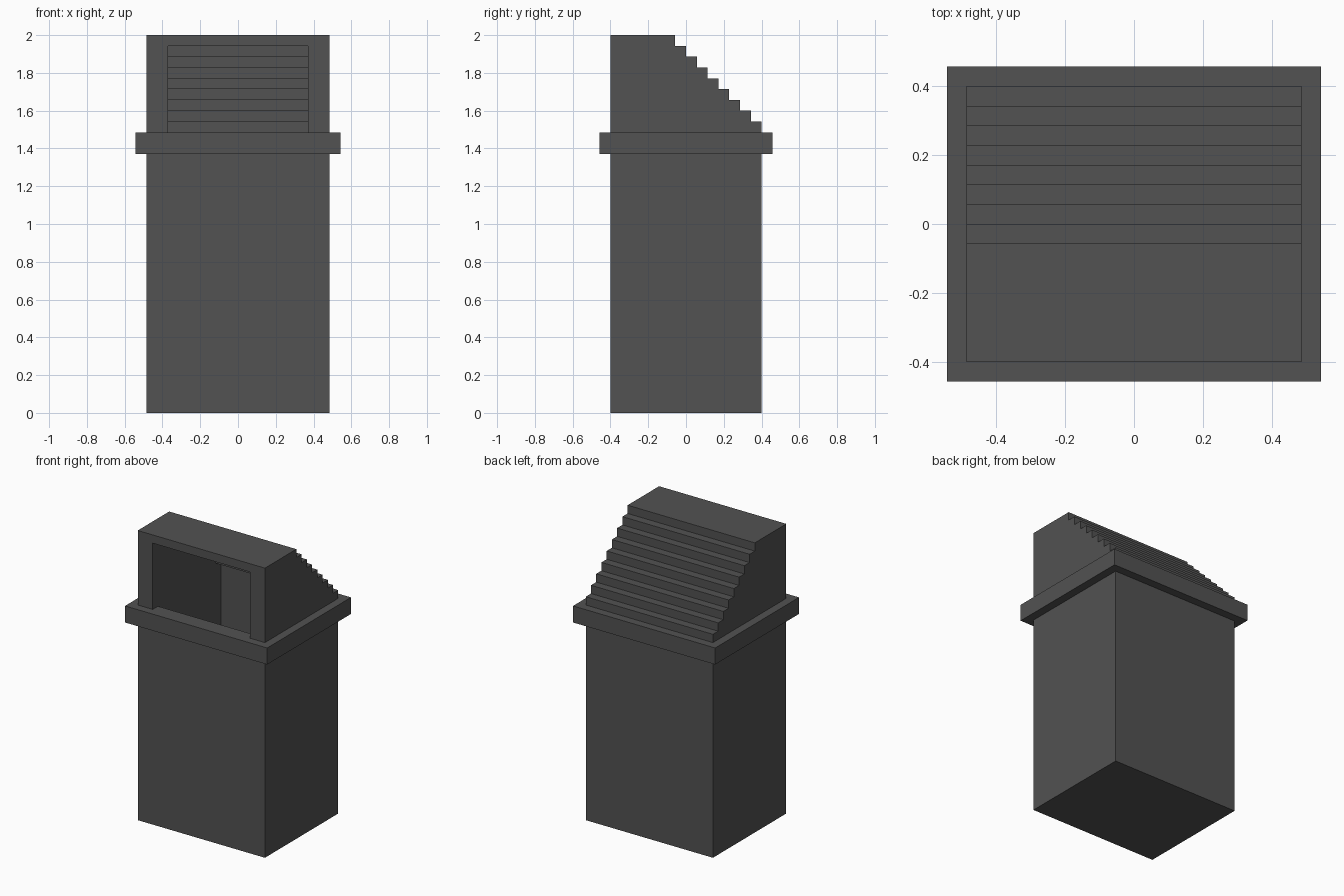
import bpy, bmesh

cube = bpy.data.objects.get("Cube")
if cube:
    bpy.data.objects.remove(cube, do_unlink=True)

U = 2 / 35          # modelling unit: one hood step
HX, HY = 8.5, 7     # half width and depth of the bin
CX, CY = 6.5, 6     # half width and depth of the cavity
RIM_Z, HOOD_Z, TOP_Z = 24, 26, 35

grey = bpy.data.materials.new("dark grey")
grey.use_nodes = True
colour = (0.085, 0.085, 0.085, 1)
grey.diffuse_color = colour
grey.node_tree.nodes["Principled BSDF"].inputs["Base Color"].default_value = colour


def finish(name, bm):
    bmesh.ops.remove_doubles(bm, verts=bm.verts, dist=1e-5)
    bmesh.ops.scale(bm, vec=(U, U, U), verts=bm.verts)
    mesh = bpy.data.meshes.new(name)
    bm.to_mesh(mesh)
    bm.free()
    mesh.materials.append(grey)
    obj = bpy.data.objects.new(name, mesh)
    bpy.context.collection.objects.link(obj)
    return obj


def face(bm, pts):
    return bm.faces.new([bm.verts.new(p) for p in pts])


def rect(hx, hy, z):
    return [(-hx, -hy, z), (hx, -hy, z), (hx, hy, z), (-hx, hy, z)]


def bridge(bm, a, b, closed=True):
    """Quads between two matching outlines."""
    n = len(a)
    for i in range(n if closed else n - 1):
        j = (i + 1) % n
        face(bm, [a[i], a[j], b[j], b[i]])


# Bin body: open-topped box with a floor
bm = bmesh.new()
loops = [rect(HX, HY, 0), rect(HX, HY, RIM_Z), rect(CX, CY, RIM_Z), rect(CX, CY, 1)]
for a, b in zip(loops, loops[1:]):
    bridge(bm, a, b)
face(bm, loops[0][::-1])
face(bm, loops[-1])
finish("bin_body", bm)

# Rim: projecting collar
bm = bmesh.new()
loops = [rect(HX + 1, HY + 1, RIM_Z), rect(HX + 1, HY + 1, HOOD_Z),
         rect(CX, CY, HOOD_Z), rect(CX, CY, RIM_Z)]
for a, b in zip(loops, loops[1:] + loops[:1]):
    bridge(bm, a, b)
finish("rim", bm)

# Hood: stepped shell, profiles as (y, z) from front to back
outer = [(-HY, HOOD_Z), (-HY, TOP_Z)]
for i in range(9):
    outer += [(i - 1, TOP_Z - i), (i - 1, TOP_Z - i - 1)]
inner = [(-HY, HOOD_Z), (-HY, TOP_Z - 1)]
for i in range(7):
    inner += [(i - 1, TOP_Z - 1 - i), (i - 1, TOP_Z - 2 - i)]
inner += [(CY, HOOD_Z + 1), (CY, HOOD_Z)]


def at(x, profile):
    return [(x, y, z) for y, z in profile]


bm = bmesh.new()
# stepped roof and ceiling
bridge(bm, at(-HX, outer[1:]), at(HX, outer[1:]), closed=False)
bridge(bm, at(CX, inner[1:]), at(-CX, inner[1:]), closed=False)
# cheeks, outside and inside
face(bm, at(HX, outer)[::-1])
face(bm, at(-HX, outer))
face(bm, at(CX, inner))
face(bm, at(-CX, inner)[::-1])
# front frame around the opening
face(bm, [(x, -HY, z) for x, z in (
    (-HX, HOOD_Z), (-CX, HOOD_Z), (-CX, TOP_Z - 1), (CX, TOP_Z - 1),
    (CX, HOOD_Z), (HX, HOOD_Z), (HX, TOP_Z), (-HX, TOP_Z))])
# underside resting on the rim
face(bm, [(x, y, HOOD_Z) for x, y in (
    (-HX, -HY), (-HX, HY), (HX, HY), (HX, -HY),
    (CX, -HY), (CX, CY), (-CX, CY), (-CX, -HY))])
finish("stepped_hood", bm)
